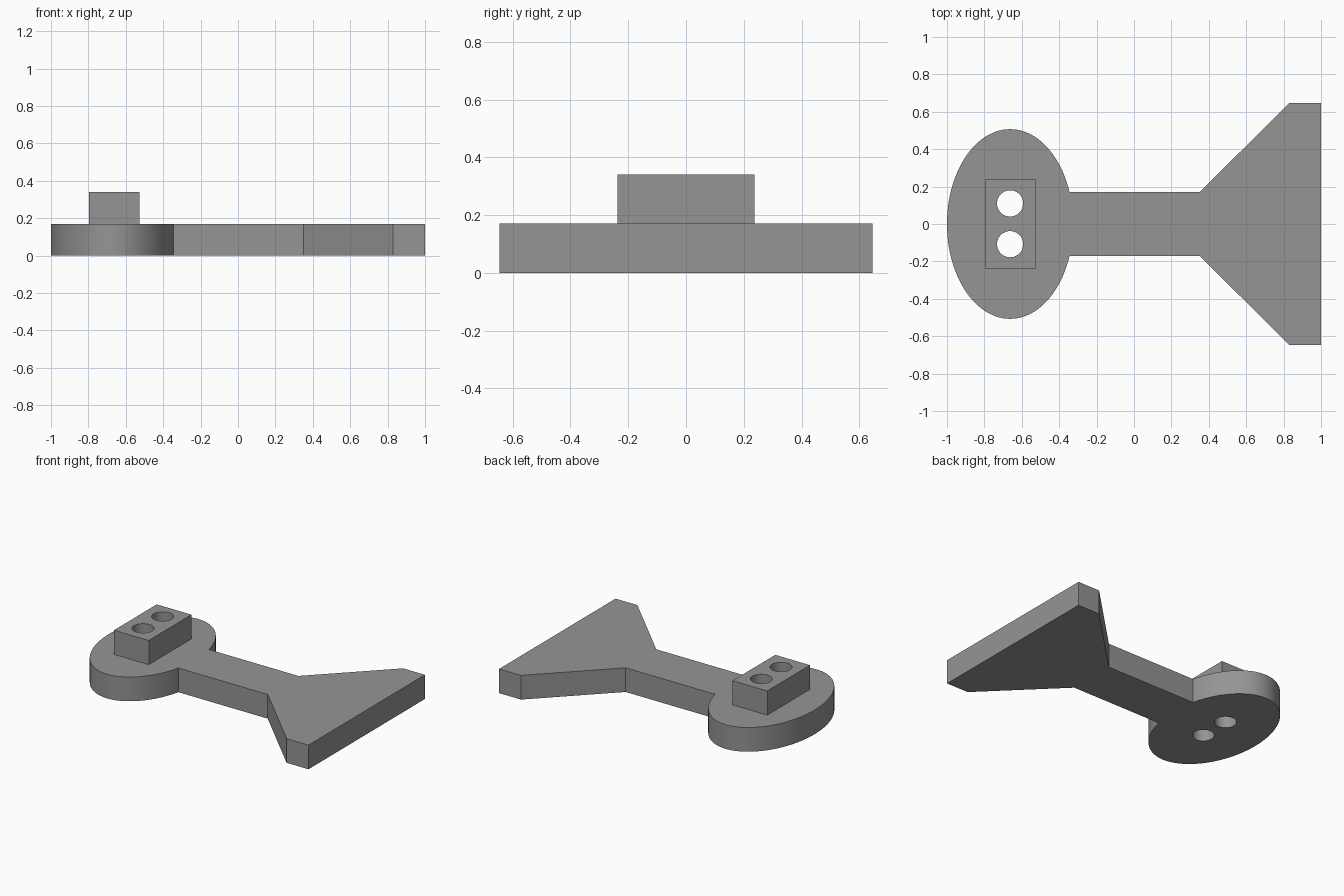
import bpy, bmesh, math

if "Cube" in bpy.data.objects:
    bpy.data.objects.remove(bpy.data.objects["Cube"])

THICK = 0.17          # plate thickness
CX = -0.6625          # centre of the oval end
RX, RY = 0.3375, 0.507
ARM = 0.17            # half width of the arm

grey = bpy.data.materials.new("mid grey")
grey.diffuse_color = (0.3, 0.3, 0.3, 1)
grey.use_nodes = True
grey.node_tree.nodes["Principled BSDF"].inputs["Base Color"].default_value = grey.diffuse_color


def prism(name, outline, z0, z1):
    """Extrude a flat outline from z0 to z1."""
    bm = bmesh.new()
    face = bm.faces.new([bm.verts.new((x, y, z0)) for x, y in outline])
    top = bmesh.ops.extrude_face_region(bm, geom=[face])["geom"]
    verts = [v for v in top if isinstance(v, bmesh.types.BMVert)]
    bmesh.ops.translate(bm, verts=verts, vec=(0, 0, z1 - z0))
    bmesh.ops.recalc_face_normals(bm, faces=bm.faces)
    mesh = bpy.data.meshes.new(name)
    bm.to_mesh(mesh)
    bm.free()
    mesh.materials.append(grey)
    obj = bpy.data.objects.new(name, mesh)
    bpy.context.collection.objects.link(obj)
    return obj


def arc(cx, cy, rx, ry, a0, a1, n):
    return [(cx + rx * math.cos(a0 + (a1 - a0) * i / n),
             cy + ry * math.sin(a0 + (a1 - a0) * i / n)) for i in range(n + 1)]


def combine(target, other, operation):
    bpy.context.view_layer.objects.active = target
    mod = target.modifiers.new(operation.lower(), 'BOOLEAN')
    mod.operation, mod.solver, mod.object = operation, 'EXACT', other
    bpy.ops.object.modifier_apply(modifier=mod.name)
    bpy.data.objects.remove(other)


# Base plate: oval end, straight arm and flared tail in one outline
a = math.asin(ARM / RY)
oval = arc(CX, 0, RX, RY, a, 2 * math.pi - a, 96)
tail = [(0.35, -ARM), (0.83, -0.646), (1, -0.646),
        (1, 0.646), (0.83, 0.646), (0.35, ARM)]
plate = prism("fin_plate", oval + tail, 0, THICK)

# Raised block on the oval end
w, d = 0.135, 0.237
block = prism("block", [(CX - w, -d), (CX + w, -d), (CX + w, d), (CX - w, d)],
              THICK / 2, 2 * THICK)
combine(plate, block, 'UNION')

# Two round through holes
for y in (-0.108, 0.11):
    hole = prism("hole", arc(CX, y, 0.07, 0.07, 0, 2 * math.pi, 48)[:-1], -0.1, 0.5)
    combine(plate, hole, 'DIFFERENCE')

# Smooth the curved walls, keep the corners crisp
bpy.ops.object.select_all(action='DESELECT')
plate.select_set(True)
bpy.context.view_layer.objects.active = plate
bpy.ops.object.shade_smooth_by_angle(angle=math.radians(30))
